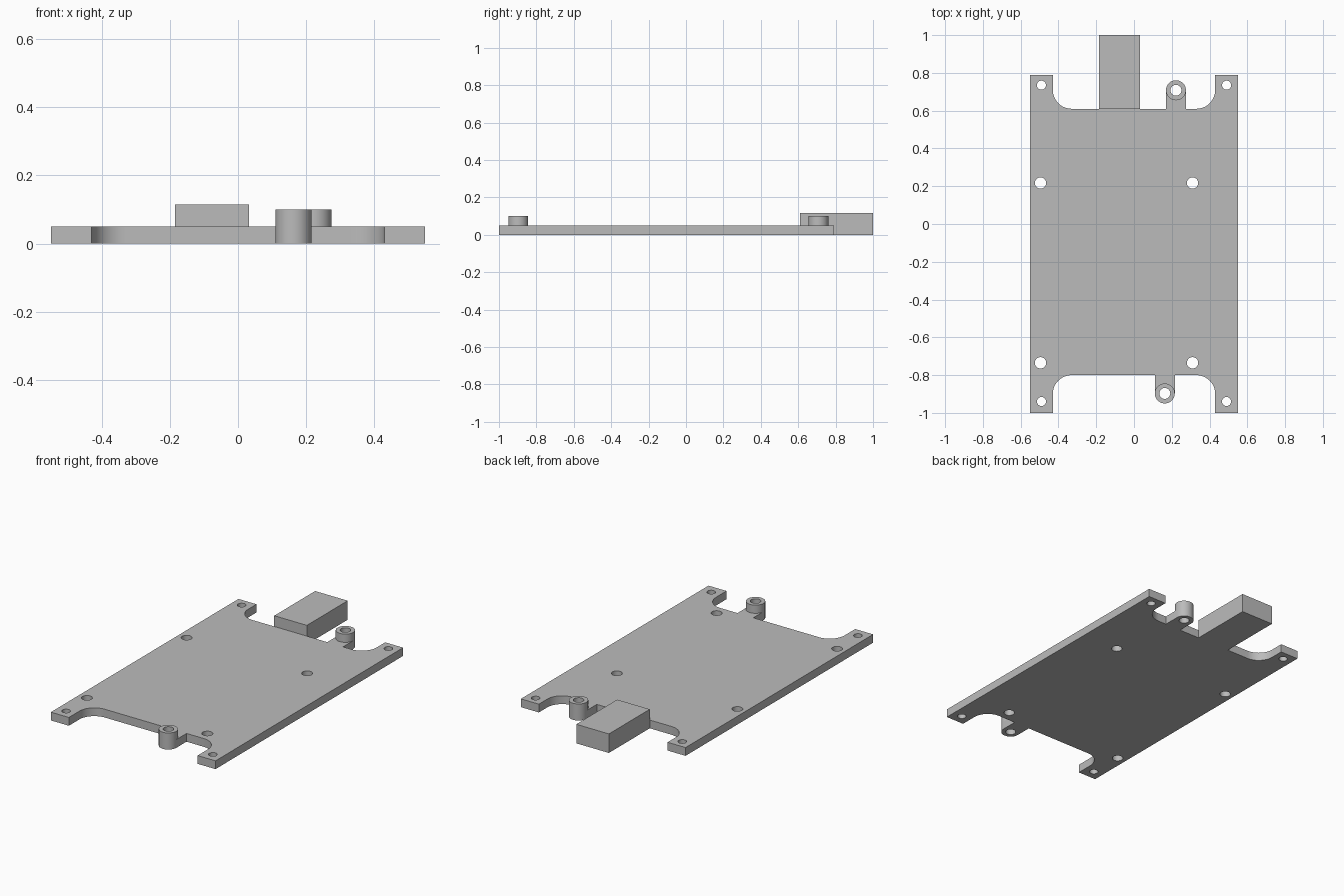
import bpy, bmesh
from math import sin, cos, radians

cube = bpy.data.objects.get("Cube")
if cube:
    bpy.data.objects.remove(cube, do_unlink=True)

grey = bpy.data.materials.new("plain grey")
grey.use_nodes = True
colour = (0.5, 0.5, 0.5, 1)
grey.diffuse_color = colour
grey.node_tree.nodes["Principled BSDF"].inputs["Base Color"].default_value = colour


def arc(centre, r, start, end, steps=12):
    """Points along an arc, angles in degrees."""
    angles = [radians(start + (end - start) * i / steps) for i in range(steps + 1)]
    return [(centre[0] + r * cos(a), centre[1] + r * sin(a)) for a in angles]


def circle(centre, r):
    return arc(centre, r, 0, 360, 40)[:-1]


def extrude_profile(name, loops, bottom, top):
    """Fill an outline (first loop) with holes (other loops) and extrude it up."""
    bm = bmesh.new()
    edges = []
    for loop in loops:
        verts = [bm.verts.new((x, y, bottom)) for x, y in loop]
        edges += [bm.edges.new((v, verts[i - 1])) for i, v in enumerate(verts)]
    bmesh.ops.triangle_fill(bm, edges=edges, use_beauty=True, normal=(0, 0, 1))
    result = bmesh.ops.extrude_face_region(bm, geom=bm.faces[:], use_keep_orig=True)
    moved = [g for g in result["geom"] if isinstance(g, bmesh.types.BMVert)]
    bmesh.ops.translate(bm, verts=moved, vec=(0, 0, top - bottom))
    bmesh.ops.recalc_face_normals(bm, faces=bm.faces[:])
    mesh = bpy.data.meshes.new(name)
    bm.to_mesh(mesh)
    bm.free()
    mesh.materials.append(grey)
    obj = bpy.data.objects.new(name, mesh)
    bpy.context.collection.objects.link(obj)
    bpy.ops.object.select_all(action='DESELECT')
    obj.select_set(True)
    bpy.context.view_layer.objects.active = obj
    bpy.ops.object.shade_smooth_by_angle(angle=radians(30))
    return obj


THICK = 0.05
HALF, EAR = 0.55, 0.43            # plate half width, inner edge of the ears
FRONT, BACK = -0.8, 0.61          # straight edges between the ears
FILLET = 0.1
BOSS_R, BOSS_HOLE = 0.053, 0.029
front_boss, back_boss = (0.163, -0.897), (0.222, 0.708)
fx, bx = front_boss[0], back_boss[0]
cx = EAR - FILLET

# Plate outline with corner ears, filleted notches and two round-ended tabs
outline = [(-HALF, -1), (-EAR, -1)]
outline += arc((-cx, FRONT - FILLET), FILLET, 180, 90)
outline += [(fx - BOSS_R, FRONT)] + arc(front_boss, BOSS_R, 180, 360, 20) + [(fx + BOSS_R, FRONT)]
outline += arc((cx, FRONT - FILLET), FILLET, 90, 0)
outline += [(EAR, -1), (HALF, -1), (HALF, 0.79), (EAR, 0.79)]
outline += arc((cx, BACK + FILLET), FILLET, 0, -90)
outline += [(bx + BOSS_R, BACK)] + arc(back_boss, BOSS_R, 0, 180, 20) + [(bx - BOSS_R, BACK)]
outline += arc((-cx, BACK + FILLET), FILLET, -90, -180)
outline += [(-EAR, 0.79), (-HALF, 0.79)]

# Through holes: ears, board mounts and tabs
holes = [circle((x, y), 0.024) for x in (-0.49, 0.49) for y in (-0.94, 0.735)]
holes += [circle((x, y), 0.03) for x in (-0.495, 0.31) for y in (-0.735, 0.217)]
holes += [circle(c, BOSS_HOLE) for c in (front_boss, back_boss)]
extrude_profile("base_plate", [outline] + holes, 0, THICK)

# Raised rings on the tabs
for name, centre in (("front_boss", front_boss), ("back_boss", back_boss)):
    extrude_profile(name, [circle(centre, BOSS_R), circle(centre, BOSS_HOLE)], THICK, 0.1)

# Connector block standing out of the back edge
left, right = -0.185, 0.033
extrude_profile("connector_block",
                [[(left, BACK), (right, BACK), (right, 1), (left, 1)]], 0, 0.115)
